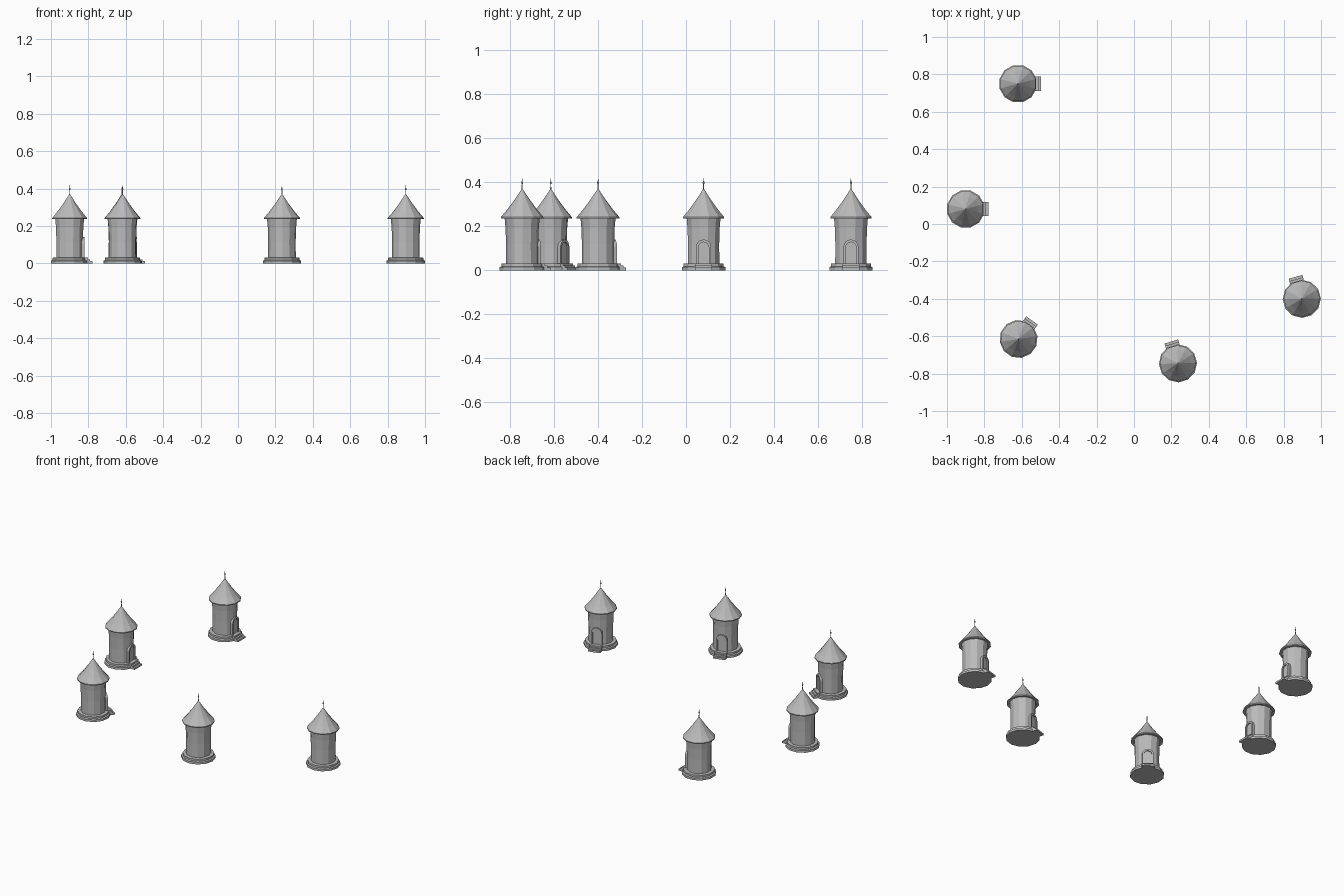
import bpy, bmesh, math
from mathutils import Matrix

cube = bpy.data.objects.get("Cube")
if cube:
    bpy.data.objects.remove(cube, do_unlink=True)

stone = bpy.data.materials.new("grey_stone")
stone.use_nodes = True
GREY = (0.5, 0.5, 0.5, 1)
stone.diffuse_color = GREY
stone.node_tree.nodes["Principled BSDF"].inputs["Base Color"].default_value = GREY


def finish(bm, name):
    bmesh.ops.remove_doubles(bm, verts=bm.verts, dist=1e-5)
    bmesh.ops.recalc_face_normals(bm, faces=bm.faces)
    mesh = bpy.data.meshes.new(name)
    bm.to_mesh(mesh)
    bm.free()
    mesh.materials.append(stone)
    return mesh


def lathe(name, profile, sides=12):
    """Turn a (radius, height) profile into a flat-sided solid, one side facing +x."""
    bm = bmesh.new()
    rings = []
    for r, z in profile:
        ring = []
        for i in range(sides):
            a = 2 * math.pi * (i + 0.5) / sides
            ring.append(bm.verts.new((r * math.cos(a), r * math.sin(a), z)))
        rings.append(ring)
    for low, high in zip(rings, rings[1:]):
        for i in range(sides):
            j = (i + 1) % sides
            bm.faces.new((low[i], low[j], high[j], high[i]))
    bm.faces.new(rings[0])
    bm.faces.new(rings[-1])
    return finish(bm, name)


def arch(half_width, top, bottom, steps=8):
    """Outline of a round-headed doorway in the y-z plane."""
    spring = top - half_width
    curve = [(half_width * math.cos(math.pi * i / steps),
              spring + half_width * math.sin(math.pi * i / steps)) for i in range(steps + 1)]
    return [(half_width, bottom)] + curve + [(-half_width, bottom)]


def extrude_x(bm, faces, depth):
    moved = bmesh.ops.extrude_face_region(bm, geom=faces)["geom"]
    bmesh.ops.translate(bm, vec=(depth, 0, 0),
                        verts=[v for v in moved if isinstance(v, bmesh.types.BMVert)])


def door_frame():
    bm = bmesh.new()
    outer, inner = [[bm.verts.new((0.064, y, z)) for y, z in arch(w, t, 0.028)]
                    for w, t in ((0.034, 0.14), (0.024, 0.128))]
    faces = [bm.faces.new((outer[i], outer[i + 1], inner[i + 1], inner[i]))
             for i in range(len(outer) - 1)]
    extrude_x(bm, faces, 0.016)
    return finish(bm, "door_frame")


def door_panel():
    bm = bmesh.new()
    face = bm.faces.new([bm.verts.new((0.066, y, z)) for y, z in arch(0.025, 0.129, 0.028)])
    extrude_x(bm, [face], 0.007)
    return finish(bm, "door_panel")


def doorstep():
    bm = bmesh.new()
    for x_end, height in ((0.122, 0.012), (0.109, 0.022), (0.097, 0.032)):
        box = (Matrix.Translation(((0.06 + x_end) / 2, 0, height / 2))
               @ Matrix.Diagonal((x_end - 0.06, 0.076, height, 1)))
        bmesh.ops.create_cube(bm, size=1, matrix=box)
    return finish(bm, "doorstep")


# Parts shared by every tower
parts = [
    lathe("base", [(0.102, 0), (0.102, 0.014), (0.094, 0.018), (0.094, 0.03), (0.07, 0.032)]),
    lathe("wall", [(0.074, 0.03), (0.0735, 0.12), (0.0755, 0.19), (0.08, 0.24)]),
    lathe("roof", [(0.076, 0.238), (0.097, 0.236), (0.097, 0.242), (0.068, 0.276),
                   (0.036, 0.319), (0.003, 0.368)]),
    lathe("finial", [(0.003, 0.36), (0.0018, 0.39), (0.004, 0.396), (0.004, 0.401),
                     (0.0015, 0.406), (0.0008, 0.418)], sides=6),
    door_frame(), door_panel(), doorstep(),
]

# Tower positions and the direction each door faces, in degrees
towers = [
    (-0.62, 0.75, 0),
    (-0.90, 0.08, 0),
    (-0.617, -0.615, 54),
    (0.235, -0.745, 107),
    (0.897, -0.40, 106),
]
for number, (x, y, turn) in enumerate(towers, 1):
    for mesh in parts:
        part = bpy.data.objects.new(f"tower_{number}_{mesh.name}", mesh)
        part.location = (x, y, 0)
        part.rotation_euler.z = math.radians(turn)
        bpy.context.collection.objects.link(part)
